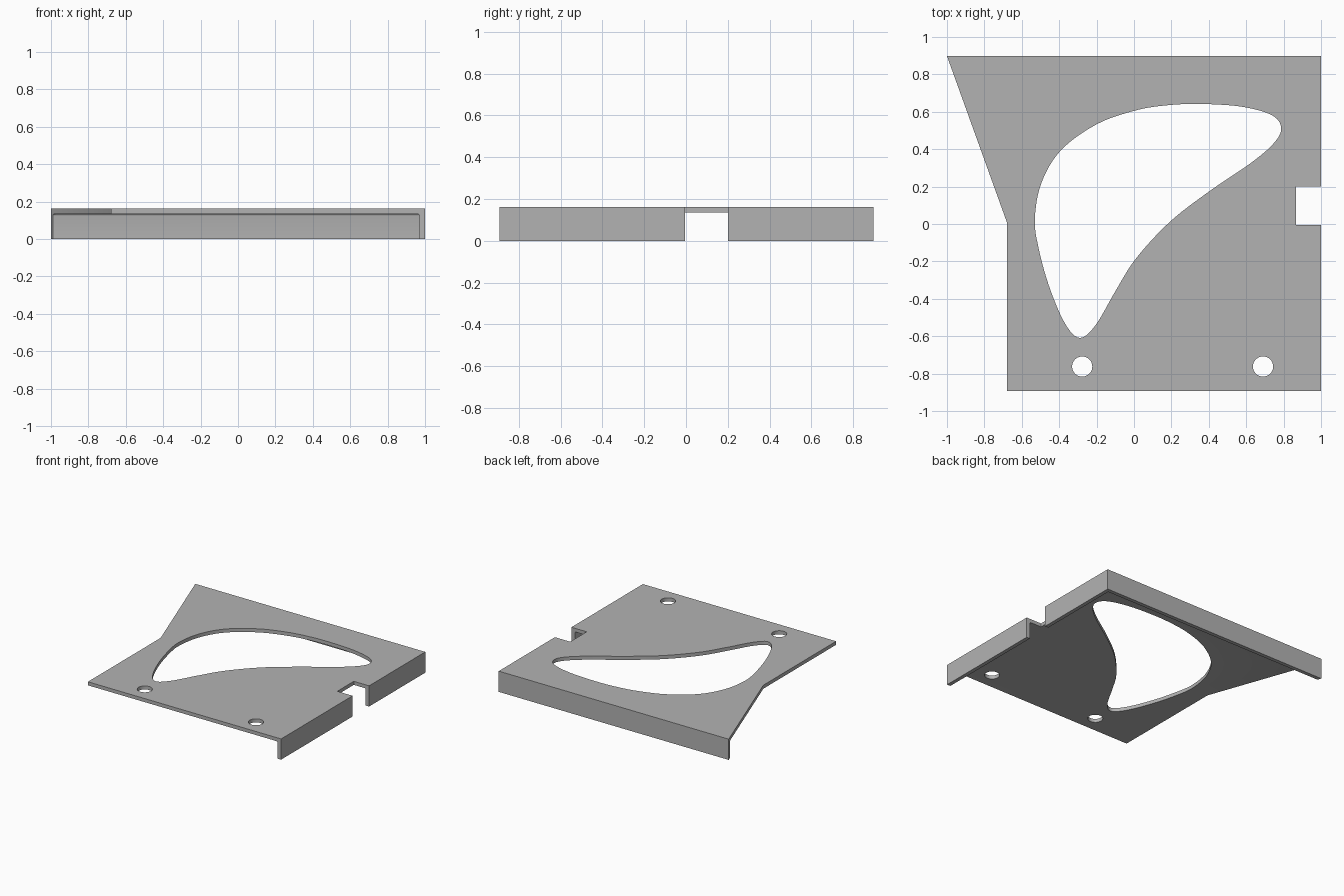
import bpy
import bmesh
from math import cos, sin, pi, radians
from mathutils import Vector

default_cube = bpy.data.objects.get("Cube")
if default_cube:
    bpy.data.objects.remove(default_cube)

TOP, UNDERSIDE = 0.163, 0.135      # sheet surfaces
INNER_X, INNER_Y = 0.97, 0.868     # inner faces of the two flanges

grey = bpy.data.materials.new("plain grey metal")
grey.use_nodes = True
colour = (0.45, 0.45, 0.45, 1)
grey.diffuse_color = colour
grey.node_tree.nodes["Principled BSDF"].inputs["Base Color"].default_value = colour


def prism(name, outline, low, high, rounded=None):
    """Extrude a flat outline; optionally round the edges picked by a rule."""
    bm = bmesh.new()
    base = bm.faces.new([bm.verts.new((x, y, low)) for x, y in outline])
    raised = bmesh.ops.extrude_face_region(bm, geom=[base])["geom"]
    bmesh.ops.translate(bm, vec=(0, 0, high - low),
                        verts=[g for g in raised if isinstance(g, bmesh.types.BMVert)])
    bmesh.ops.recalc_face_normals(bm, faces=bm.faces)
    if rounded:
        picked = [e for e in bm.edges if rounded(e)]
        bmesh.ops.bevel(bm, geom=picked, offset=0.012, segments=4,
                        profile=0.5, affect="EDGES")
    mesh = bpy.data.meshes.new(name)
    bm.to_mesh(mesh)
    bm.free()
    mesh.materials.append(grey)
    obj = bpy.data.objects.new(name, mesh)
    bpy.context.collection.objects.link(obj)
    return obj


def closed_spline(points, steps=6):
    """Smooth closed curve through the points."""
    pts = [Vector(p) for p in points]
    result = []
    for i in range(len(pts)):
        a, b, c, d = (pts[(i + k) % len(pts)] for k in (-1, 0, 1, 2))
        for s in range(steps):
            t = s / steps
            result.append(0.5 * (2 * b + (c - a) * t + (2 * a - 5 * b + 4 * c - d) * t ** 2
                                 + (3 * b - a - 3 * c + d) * t ** 3))
    return result


def circle(x, y, radius, sides=40):
    return [(x + radius * cos(2 * pi * i / sides), y + radius * sin(2 * pi * i / sides))
            for i in range(sides)]


def cut(target, cutter):
    bpy.context.view_layer.objects.active = target
    mod = target.modifiers.new("cut", "BOOLEAN")
    mod.operation, mod.solver, mod.object = "DIFFERENCE", "EXACT", cutter
    bpy.ops.object.modifier_apply(modifier=mod.name)
    bpy.data.objects.remove(cutter)


# Full-depth panel outline with the slanted side and the edge notch
panel = prism("flanged_panel", [
    (-0.68, -0.893), (1, -0.893), (1, -0.005), (0.867, -0.005), (0.867, 0.2),
    (1, 0.2), (1, 0.898), (-1, 0.898), (-0.68, 0.01)], 0, TOP)


# Hollow underneath, leaving back and left flanges with a small inner bend
def bend_edge(edge):
    a, b = (v.co for v in edge.verts)
    on_top = min(a.z, b.z) > UNDERSIDE - 0.001
    return on_top and (min(a.x, b.x) > INNER_X - 0.001 or min(a.y, b.y) > INNER_Y - 0.001)


cut(panel, prism("hollow_cutter", [(-1.5, -1.5), (INNER_X, -1.5), (INNER_X, INNER_Y),
                                   (-1.5, INNER_Y)], -0.2, UNDERSIDE, bend_edge))

# Large curved opening
opening = closed_spline([
    (0.34, 0.642), (0.16, 0.633), (0, 0.605), (-0.2, 0.533), (-0.39, 0.395), (-0.495, 0.22),
    (-0.53, 0.03), (-0.512, -0.12), (-0.455, -0.33), (-0.37, -0.53), (-0.29, -0.609),
    (-0.205, -0.54), (-0.1, -0.36), (0.01, -0.185), (0.19, 0.01), (0.4, 0.173),
    (0.63, 0.33), (0.75, 0.435), (0.787, 0.515), (0.735, 0.583), (0.57, 0.628)])
cut(panel, prism("opening_cutter", opening, -0.1, 0.4))

# Two round mounting holes
for x in (-0.277, 0.69):
    cut(panel, prism("hole_cutter", circle(x, -0.762, 0.054), -0.1, 0.4))

bpy.ops.object.select_all(action="DESELECT")
panel.select_set(True)
bpy.context.view_layer.objects.active = panel
bpy.ops.object.shade_smooth_by_angle(angle=radians(30))
